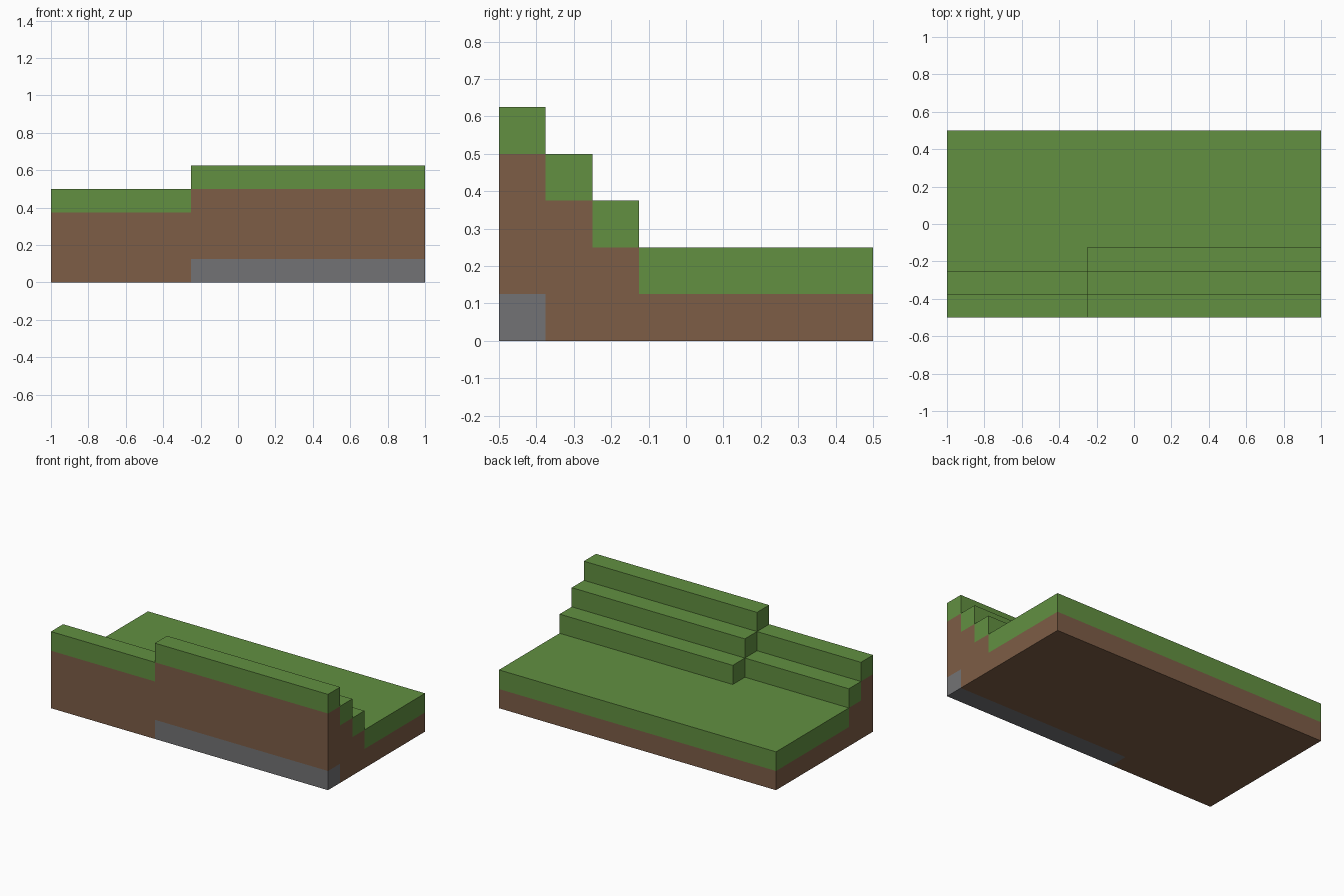
import bpy
import bmesh
import math
from mathutils import Vector

default = bpy.data.objects.get("Cube")
if default:
    bpy.data.objects.remove(default, do_unlink=True)

CELL = 0.125
NX, NY = 16, 8
SPLIT = 6          # column where the taller right-hand terraces begin
GRASS, SOIL, STONE = range(3)


def make_material(name, rgb):
    mat = bpy.data.materials.new(name)
    mat.use_nodes = True
    color = (*rgb, 1)
    mat.diffuse_color = color
    bsdf = mat.node_tree.nodes["Principled BSDF"]
    bsdf.inputs["Base Color"].default_value = color
    bsdf.inputs["Roughness"].default_value = 1
    return mat


def height(i, j):
    """Number of blocks in a column: terraces descend towards the back."""
    if not (0 <= i < NX and 0 <= j < NY):
        return 0
    top = 5 if i >= SPLIT else 4
    return max(2, top - j)


def block_kind(i, j, k):
    if k == height(i, j) - 1:
        return GRASS
    if k == 0 and j == 0 and i >= SPLIT:
        return STONE
    return SOIL


def filled(i, j, k):
    return 0 <= k < height(i, j)


# Outer skin of the block terrain, coloured by layer
bm = bmesh.new()
directions = [Vector(d) * s for d in ((1, 0, 0), (0, 1, 0), (0, 0, 1)) for s in (1, -1)]
origin = Vector((-NX / 2, -NY / 2, 0))
for i in range(NX):
    for j in range(NY):
        for k in range(height(i, j)):
            center = origin + Vector((i + 0.5, j + 0.5, k + 0.5))
            for n in directions:
                if filled(i + int(n.x), j + int(n.y), k + int(n.z)):
                    continue
                u = Vector((n.y, n.z, n.x))
                v = n.cross(u)
                corners = [center + (n + a * u + b * v) / 2
                           for a, b in ((-1, -1), (1, -1), (1, 1), (-1, 1))]
                face = bm.faces.new([bm.verts.new(c * CELL) for c in corners])
                face.material_index = block_kind(i, j, k)

# Merge the blocks into large flat faces, keeping colour borders
bmesh.ops.remove_doubles(bm, verts=bm.verts, dist=0.001)
bmesh.ops.dissolve_limit(bm, angle_limit=math.radians(1), verts=bm.verts,
                         edges=bm.edges, delimit={'MATERIAL'})

mesh = bpy.data.meshes.new("terraced_ground")
bm.to_mesh(mesh)
bm.free()
for name, rgb in (("grass_green", (0.122, 0.279, 0.053)),
                  ("soil_brown", (0.205, 0.109, 0.061)),
                  ("stone_grey", (0.171, 0.171, 0.178))):
    mesh.materials.append(make_material(name, rgb))
ground = bpy.data.objects.new("terraced_ground", mesh)
bpy.context.collection.objects.link(ground)
